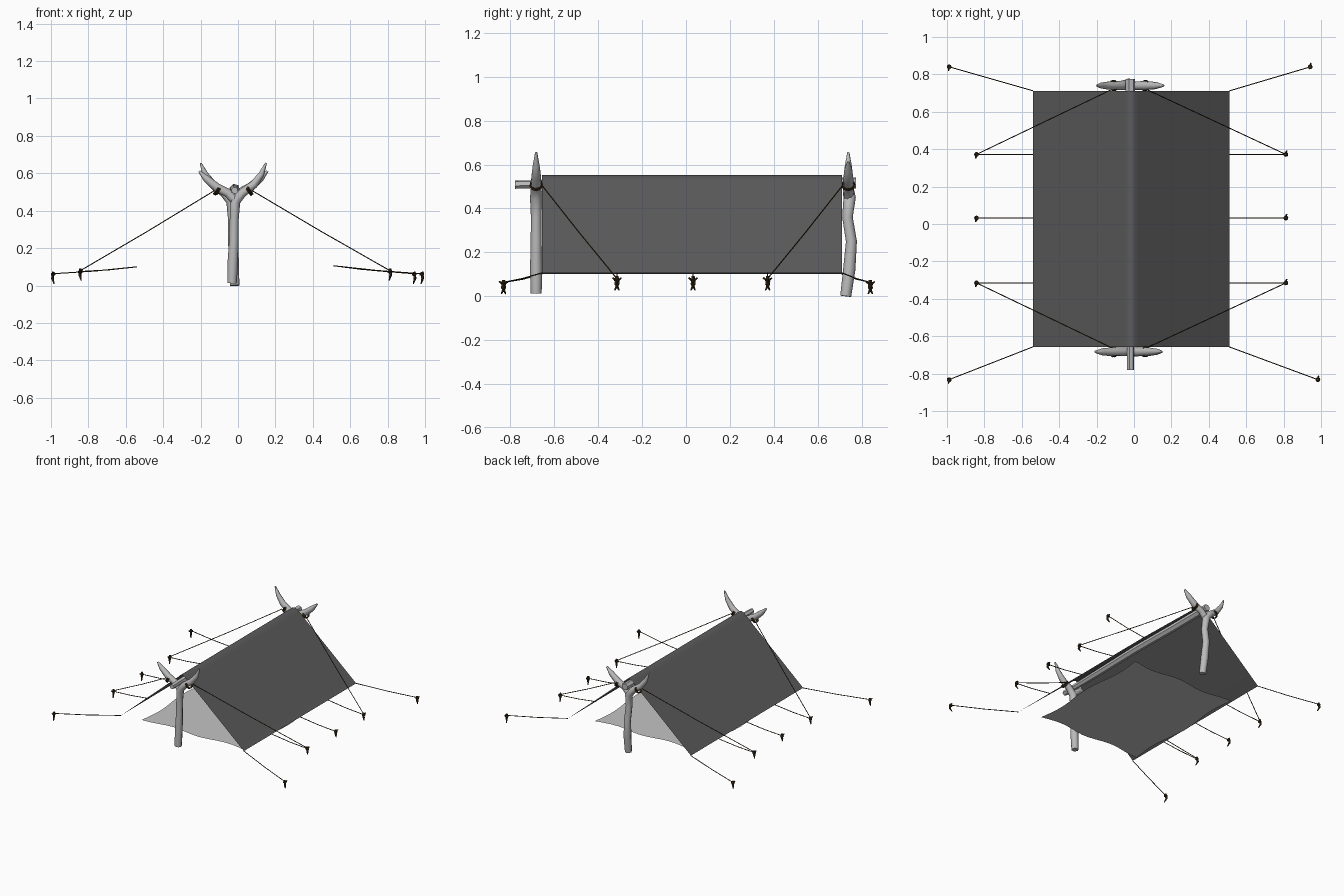
import bpy, bmesh, math
from mathutils import Vector

if "Cube" in bpy.data.objects:
    bpy.data.objects.remove(bpy.data.objects["Cube"])


def material(name, rgb):
    m = bpy.data.materials.new(name)
    m.diffuse_color = (*rgb, 1)
    m.use_nodes = True
    m.node_tree.nodes["Principled BSDF"].inputs["Base Color"].default_value = m.diffuse_color
    return m


WOOD = material("pale grey wood", (0.50, 0.50, 0.50))
CANVAS = material("dark grey canvas", (0.105, 0.105, 0.105))
SHEET = material("light grey cloth", (0.55, 0.55, 0.55))
ROPE = material("dark brown rope", (0.045, 0.026, 0.008))
PEG = material("dark brown peg wood", (0.035, 0.022, 0.010))


def finish(bm, name, mat, smooth=None):
    me = bpy.data.meshes.new(name)
    bm.to_mesh(me)
    bm.free()
    ob = bpy.data.objects.new(name, me)
    bpy.context.collection.objects.link(ob)
    me.materials.append(mat)
    if smooth:
        bpy.ops.object.select_all(action='DESELECT')
        ob.select_set(True)
        bpy.context.view_layer.objects.active = ob
        bpy.ops.object.shade_smooth_by_angle(angle=math.radians(smooth))
    return ob


def sweep(bm, path, radii, sides):
    """Closed tube through the path points, with one radius per point."""
    pts = [Vector(p) for p in path]
    rings = []
    n0 = None
    for i, p in enumerate(pts):
        t = (pts[min(i + 1, len(pts) - 1)] - pts[max(i - 1, 0)]).normalized()
        if n0 is None:
            n0 = t.orthogonal()
        n0 = (n0 - t * n0.dot(t)).normalized()
        b = t.cross(n0)
        rings.append([bm.verts.new(p + radii[i] * (n0 * math.cos(a) + b * math.sin(a)))
                      for a in (2 * math.pi * k / sides for k in range(sides))])
    for r, s in zip(rings, rings[1:]):
        for k in range(sides):
            j = (k + 1) % sides
            bm.faces.new((r[k], r[j], s[j], s[k]))
    bm.faces.new(rings[0][::-1])
    bm.faces.new(rings[-1])


# forked posts: the rear one is the front one mirrored, with a wavier trunk
TRUNK = [(-.032, .012), (-.028, .12), (-.022, .25), (-.02, .36), (-.015, .45),
         (.025, .497), (.085, .54), (.125, .595), (.15, .655)]
TRUNK_R = [.025, .028, .025, .024, .028, .024, .022, .016, .005]
LIMB = [(-.018, .455), (-.055, .495), (-.115, .525), (-.17, .572), (-.208, .612)]
LIMB_R = [.024, .023, .024, .019, .006]
REAR_WAVE = [-.012, .004, .014, -.004, .006, 0, 0, 0, 0]


def post(name, y, mirrored):
    def place(points, wave):
        if mirrored:
            return [(-.05 - x, y + w, z - .012 * (i == 0 and z < .1))
                    for i, ((x, z), w) in enumerate(zip(points, wave))]
        return [(x, y, z) for x, z in points]
    bm = bmesh.new()
    sweep(bm, place(TRUNK, REAR_WAVE), TRUNK_R, 8)
    sweep(bm, place(LIMB, [0] * 5), LIMB_R, 8)
    finish(bm, name, WOOD, 50)


post("front_forked_post", -.683, False)
post("rear_forked_post", .74, True)

# ridge pole lying in the forks
bm = bmesh.new()
sweep(bm, [(-.018, -.78, .508), (-.02, -.4, .514), (-.016, 0, .518), (-.02, .4, .516), (-.02, .775, .516)],
      [.019, .024, .026, .027, .026], 6)
finish(bm, "ridge_pole", WOOD, 50)

# canvas draped over the pole
bm = bmesh.new()
profile = [(-.54, .1), (-.055, .525), (-.035, .545), (-.015, .552), (.005, .545), (.025, .527), (.51, .106)]
ends = [[bm.verts.new((x, y, z)) for x, z in profile] for y in (-.657, .712)]
for i in range(len(profile) - 1):
    bm.faces.new((ends[0][i], ends[0][i + 1], ends[1][i + 1], ends[1][i]))
finish(bm, "canvas_roof", CANVAS, 40)

# ground sheet with slightly wavy edges
bm = bmesh.new()
bmesh.ops.create_grid(bm, x_segments=14, y_segments=14, size=1)
for v in bm.verts:
    u, w = v.co.x, v.co.y
    v.co = (-.02 + u * (.435 + .015 * math.cos(5 * w)),
            w * (.505 + .015 * math.sin(6 * u + 1)), .035)
finish(bm, "ground_sheet", SHEET)


# pegs and guy ropes
def peg(bm, x, y, top):
    sx = math.copysign(1, x)
    sweep(bm, [(x, y, top), (x + .004 * sx, y - .004 * sx, top - .035), (x - .004 * sx, y + .010 * sx, top - .063)],
          [.008, .008, .003], 5)
    sweep(bm, [(x, y, top - .022), (x + .004 * sx, y + .02 * sx, top - .006)], [.006, .004], 5)


def rope(bm, a, b):
    a, b = Vector(a), Vector(b)
    mid = (a + b) / 2 - Vector((0, 0, .004))
    sweep(bm, [a, mid, b], [.0028] * 3, 5)


def knot(bm, centre, axis, radius, turns=3):
    """Coil of rope wrapped round a branch."""
    axis = Vector(axis).normalized()
    n = axis.orthogonal().normalized()
    b = axis.cross(n)
    path = []
    for k in range(turns * 10 + 1):
        a = 2 * math.pi * k / 10
        path.append(Vector(centre) + axis * (.006 * (k / 10 - turns / 2))
                    + radius * (n * math.cos(a) + b * math.sin(a)))
    sweep(bm, path, [.0035] * len(path), 5)


pegs, ropes = bmesh.new(), bmesh.new()
for side, edge, edge_z, peg_x in ((-1, -.54, .1, -.842), (1, .51, .106, .812)):
    # short ropes along the eaves
    for y in (-.315, .032, .372):
        peg(pegs, peg_x, y, .09)
        rope(ropes, (edge, y, edge_z), (peg_x, y, .075))
        knot(ropes, (peg_x, y, .074), (0, 0, 1), .0095, 2)
    # corner ropes
    for y, peg_y in ((-.657, -.832), (.712, .84)):
        cx = -.988 if side < 0 else (.983 if y < 0 else .942)
        peg(pegs, cx, peg_y, .073)
        rope(ropes, (edge, y, edge_z), (cx, peg_y, .063))
        knot(ropes, (cx, peg_y, .06), (0, 0, 1), .0095, 2)
    # long ropes from the forks
    for y, peg_y in ((-.683, -.315), (.74, .372)):
        start = Vector((-.025 + side * .085, y, .508))
        knot(ropes, start, (side, 0, .6), .027)
        rope(ropes, start + Vector((side * .015, math.copysign(.024, -y), 0)), (peg_x, peg_y, .08))
finish(pegs, "tent_pegs", PEG)
finish(ropes, "guy_ropes", ROPE, 60)
